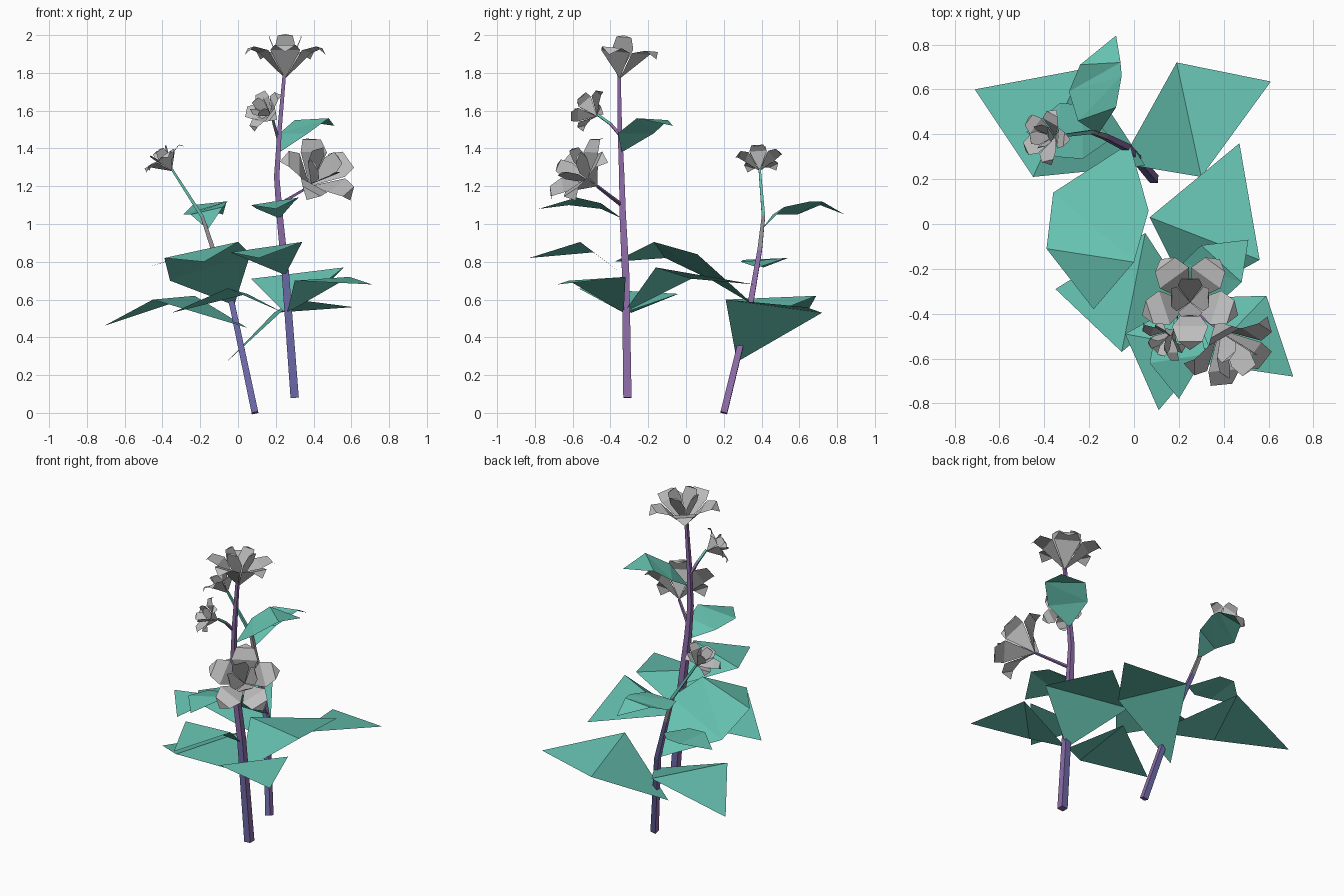
import bpy, math
from mathutils import Vector

cube = bpy.data.objects.get("Cube")
if cube:
    bpy.data.objects.remove(cube, do_unlink=True)


def material(name, r, g, b):
    mat = bpy.data.materials.new(name)
    mat.use_nodes = True
    mat.diffuse_color = (r, g, b, 1)
    mat.node_tree.nodes["Principled BSDF"].inputs["Base Color"].default_value = (r, g, b, 1)
    return mat


LEAF = material("leaf green", .13, .53, .43)
PETAL = material("petal grey", .52, .52, .52)
PURPLE = material("stem purple", .27, .15, .39)
BLUE = material("stem blue", .15, .14, .39)
GREY = material("stem grey", .28, .26, .28)


def add_object(name, verts, faces, *mats):
    mesh = bpy.data.meshes.new(name)
    mesh.from_pydata([tuple(v) for v in verts], [], faces)
    for mat in mats:
        mesh.materials.append(mat)
    obj = bpy.data.objects.new(name, mesh)
    bpy.context.scene.collection.objects.link(obj)
    return obj


def blade_faces(pairs, start=0):
    """Faces of a blade: base point, left and right pairs, tip point."""
    a = start + 1
    faces = [(start, a + 1, a)]
    for _ in range(pairs - 1):
        faces += [(a, a + 1, a + 3), (a, a + 3, a + 2)]
        a += 2
    return faces + [(a, a + 1, a + 2)]


def leaf(name, base, tip, *sides):
    """Thin leaf that folds across each left and right pair."""
    add_object(name, [base, *sides, tip], blade_faces(len(sides) // 2), LEAF)


def stem(name, path, r_start, r_end, colour_rule):
    """Tapered four-sided stem; colour_rule picks a material by face."""
    pts = [Vector(p) for p in path]
    verts, faces = [], []
    for i, p in enumerate(pts):
        along = (pts[min(i + 1, len(pts) - 1)] - pts[max(i - 1, 0)]).normalized()
        side = Vector((0, 1, 0)).cross(along).normalized()
        front = along.cross(side)
        r = r_start + (r_end - r_start) * i / (len(pts) - 1)
        verts += [p + r * (side * sx + front * sy)
                  for sx, sy in ((1, 1), (-1, 1), (-1, -1), (1, -1))]
        if i:
            k = 4 * i
            faces += [(k - 4 + j, k - 4 + (j + 1) % 4, k + (j + 1) % 4, k + j)
                      for j in range(4)]
    faces += [(3, 2, 1, 0), tuple(range(len(verts) - 4, len(verts)))]
    obj = add_object(name, verts, faces, PURPLE, BLUE, GREY, LEAF)
    for poly in obj.data.polygons:
        poly.material_index = colour_rule(poly)


def flower(name, base, axis, size, turn):
    """Five drooping outer petals around four upright inner ones."""
    rot = Vector(axis).to_track_quat("Z", "Y")
    outer = [(0, 0, 0), (.12, .08, .14), (.12, -.08, .14),
             (.19, .055, .16), (.19, -.055, .16), (.225, 0, .12)]
    inner = [(0, 0, .02), (.06, .055, .16), (.06, -.055, .16),
             (.085, .04, .22), (.085, -.04, .22), (.08, 0, .23)]
    verts, faces = [], []
    for shape, count in ((outer, 5), (inner, 4)):
        for i in range(count):
            ang = turn + math.tau * i / count
            c, s = math.cos(ang), math.sin(ang)
            faces += blade_faces(2, len(verts))
            verts += [Vector(base) + rot @ (size * Vector((x * c - y * s, x * s + y * c, z)))
                      for x, y, z in shape]
    add_object(name, verts, faces, PETAL)


# Stems: blue on front and back low down, purple on the sides
def front_rule(poly):
    return 1 if abs(poly.normal.y) > .7 and poly.center.z < .8 else 0


def back_rule(poly):
    z = poly.center.z
    return 3 if z > 1.05 else 2 if z > .84 else front_rule(poly)


stem("front_stem", [(.3, -.31, .08), (.25, -.32, .75), (.22, -.335, 1.05),
                    (.205, -.34, 1.25), (.22, -.35, 1.5), (.245, -.355, 1.79)],
     .022, .009, front_rule)
stem("back_stem", [(.09, .2, 0), (-.03, .34, .57), (-.13, .39, .86),
                   (-.19, .41, 1.04), (-.35, .39, 1.29)], .018, .006, back_rule)
stem("upper_branch", [(.21, -.34, 1.46), (.19, -.4, 1.53), (.18, -.47, 1.58)],
     .008, .006, lambda poly: 3 if poly.center.y < -.4 else 0)
stem("side_branch", [(.21, -.34, 1.1), (.38, -.47, 1.2)], .008, .006, lambda poly: 0)

# Flowers
flower("top_flower", (.25, -.35, 1.77), (0, .1, 1), 1, math.pi / 2)
flower("side_flower", (.38, -.47, 1.2), (.4, -.7, .6), 1, .3)
flower("upper_flower", (.18, -.47, 1.57), (-.6, -.65, .45), .56, .8)
flower("back_flower", (-.35, .39, 1.28), (-.55, 0, .8), .58, .2)

# Leaves on the back stem
leaf("back_top_leaf", (-.16, .4, .97), (-.08, .84, 1.05),
     (-.25, .46, 1.05), (-.08, .52, 1.09), (-.29, .59, 1.05), (-.055, .66, 1.12),
     (-.24, .71, 1.1), (-.06, .72, 1.12))
leaf("back_small_leaf", (-.1, .38, .77), (-.48, .41, .77),
     (-.23, .29, .8), (-.23, .53, .82), (-.35, .3, .81), (-.33, .54, .82))
leaf("back_middle_leaf", (-.02, .36, .57), (-.18, -.38, .8),
     (-.36, .14, .7), (.065, .06, .84), (-.39, -.11, .82), (0, -.17, .905))
leaf("back_right_leaf", (.05, .26, .45), (-.71, .6, .46),
     (-.45, .21, .6), (-.23, .69, .62))
leaf("back_left_leaf", (-.06, .27, .27), (.61, .635, .56),
     (.19, .72, .53), (.3, .21, .6))

# Leaves on the front stem
leaf("front_top_leaf", (.22, -.34, 1.38), (.51, -.07, 1.52),
     (.22, -.17, 1.48), (.37, -.36, 1.48), (.3, -.095, 1.55), (.48, -.26, 1.56))
leaf("front_upper_leaf", (.22, -.34, 1.03), (.2, -.78, 1.08),
     (.1, -.45, 1.08), (.29, -.45, 1.11), (.07, -.62, 1.1), (.32, -.58, 1.14))
leaf("front_middle_leaf", (.25, -.33, .73), (.11, -.83, .82),
     (-.04, -.49, .85), (.34, -.56, .905))
leaf("front_inner_leaf", (.25, -.33, .53), (.47, .36, .68),
     (.07, .03, .71), (.56, -.16, .77))
leaf("front_right_leaf", (.24, -.33, .53), (-.35, -.29, .53),
     (-.055, -.57, .66), (.05, -.04, .63))
leaf("front_left_leaf", (.26, -.33, .53), (.71, -.68, .68),
     (.59, -.32, .72), (.3, -.62, .7))
